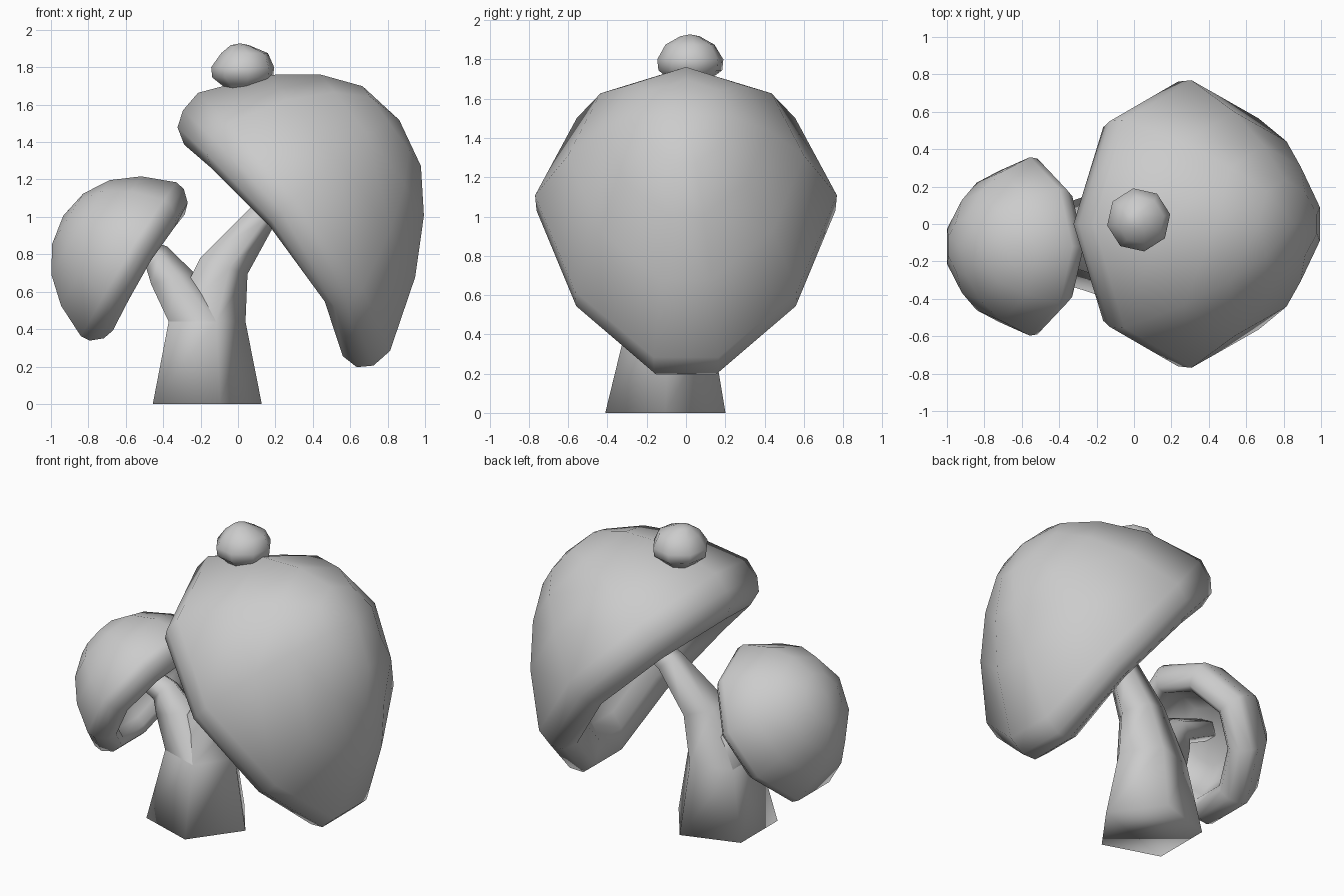
import bpy, bmesh, math
from mathutils import Vector

if "Cube" in bpy.data.objects:
    bpy.data.objects.remove(bpy.data.objects["Cube"])


def loft(name, strips, cap_start=False, cap_ends=False, angle=75):
    """Skin lists of rings; one-point rings close to a tip."""
    bm = bmesh.new()
    for k, rings in enumerate(strips):
        loops = [[bm.verts.new(p) for p in ring] for ring in rings]
        for a, b in zip(loops, loops[1:]):
            n = max(len(a), len(b))
            for i in range(n):
                j = (i + 1) % n
                if len(a) == 1:
                    bm.faces.new((a[0], b[j], b[i]))
                elif len(b) == 1:
                    bm.faces.new((a[i], a[j], b[0]))
                else:
                    bm.faces.new((a[i], a[j], b[j], b[i]))
        if cap_start and k == 0:
            bm.faces.new(loops[0][::-1])
        if cap_ends:
            bm.faces.new(loops[-1])
    bmesh.ops.recalc_face_normals(bm, faces=bm.faces)
    me = bpy.data.meshes.new(name)
    bm.to_mesh(me)
    bm.free()
    ob = bpy.data.objects.new(name, me)
    bpy.context.collection.objects.link(ob)
    bpy.ops.object.select_all(action='DESELECT')
    bpy.context.view_layer.objects.active = ob
    ob.select_set(True)
    bpy.ops.object.shade_smooth_by_angle(angle=math.radians(angle))
    return ob


# Hollow cap sections as (radius, height): inner hollow, then lip and outer dome
HOLLOW = [(0, .46), (.36, .42), (.56, .30), (.64, .12), (.67, .0)]
LARGE = HOLLOW + [(.83, -.09), (.94, -.06), (1, .03), (1.01, .17),
                  (.79, .575), (.55, .85), (.31, 1.02), (0, 1.08)]
SMALL = HOLLOW + [(.755, -.06), (.88, -.02), (.985, .1), (1, .21),
                  (.84, .58), (.61, .86), (.325, 1.03), (0, 1.09)]


def cap(name, section, centre, down, out, size, half, lift, skew):
    """half: outline (u, v) from top to bottom, mirrored to nine sides."""
    c, d, o = Vector(centre), Vector(down).normalized(), Vector(out).normalized()
    outline = [(u, v, l) for (u, v), l in zip(half, lift)]
    outline += [(u, -v, l) for u, v, l in reversed(outline[1:])]
    rings = []
    for r, h in section:
        shift = -skew * max(h, 0)
        if r == 0:
            rings.append([c + (o * h + d * shift) * size])
            continue
        fade = max(0, 1 - max(h, 0))
        rings.append([c + (d * (u * r + shift) + Vector((0, v * r, 0)) + o * (h + l * fade)) * size
                      for u, v, l in outline])
    return loft(name, [rings])


cap("large_cap", LARGE, (.2, 0, .85), (.59, 0, -.807), (.807, 0, .59), .86,
    [(-1.01, 0), (-.75, .64), (-.14, .885), (.56, .65), (.97, .19)],
    [0, .05, .13, .13, .02], .16)
cap("small_cap", SMALL, (-.5, -.12, .72), (-.526, 0, -.85), (-.85, 0, .526), .477,
    [(-1.01, 0), (-.77, .64), (-.17, 1.0), (.5, .85), (1.02, .33)],
    [0, .02, .05, .03, 0], .03)


def tube(path, sides=5, phase=0):
    """Rings from (x, y, z, radius, lean toward +x in degrees)."""
    rings = []
    for x, y, z, r, lean in path:
        t = math.radians(lean)
        ring = []
        for i in range(sides):
            a = math.radians(phase) + i * math.tau / sides
            ring.append(Vector((x + r * math.cos(a) * math.cos(t), y + r * math.sin(a),
                                z - r * math.cos(a) * math.sin(t))))
        rings.append(ring)
    return rings


# Forked stem: five-sided trunk and right branch, left branch from the same ring
waist = (-.187, -.088, .44, .227, 0)
loft("forked_stem", [
    tube([(-.195, -.105, 0, .322, 0), waist,
          (-.09, -.05, .74, .148, 18), (.12, 0, 1.0, .09, 45), (.5, 0, 1.22, .07, 58)]),
    tube([waist, (-.365, -.11, .67, .128, -18),
          (-.44, -.12, .775, .09, -48), (-.67, -.12, .87, .07, -58)]),
], cap_start=True, cap_ends=True, angle=179)

# Small bud on top of the large cap
bud = tube([(.03, .02, 1.68, .09, 0), (.025, .02, 1.71, .12, 0), (.025, .022, 1.745, .165, 0),
            (.025, .022, 1.80, .171, 0), (.035, .02, 1.875, .127, 0), (.01, .02, 1.918, .05, 0)], 8, 10)
loft("top_bud", [bud + [[Vector((.01, .02, 1.928))]]])
